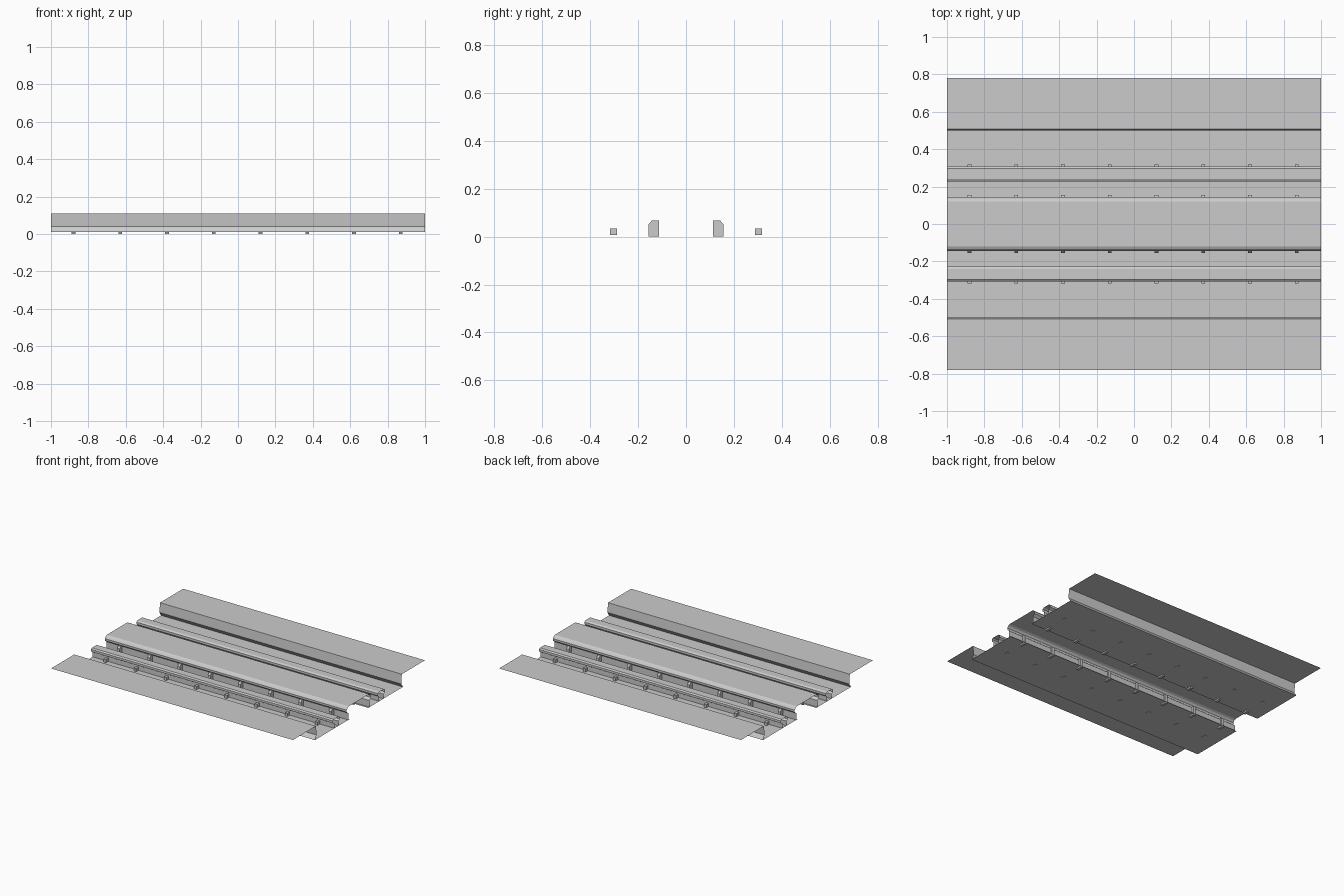
import bpy
import bmesh

old = bpy.data.objects.get("Cube")
if old:
    bpy.data.objects.remove(old, do_unlink=True)

grey = bpy.data.materials.new("concrete_grey")
grey.use_nodes = True
colour = (0.6, 0.6, 0.6, 1)
grey.diffuse_color = colour
grey.node_tree.nodes["Principled BSDF"].inputs["Base Color"].default_value = colour


def finish(name, bm):
    mesh = bpy.data.meshes.new(name)
    bm.to_mesh(mesh)
    bm.free()
    mesh.materials.append(grey)
    obj = bpy.data.objects.new(name, mesh)
    bpy.context.collection.objects.link(obj)
    return obj


def sheet(name, profile):
    """Thin open sheet: a (y, z) profile swept along the full length."""
    bm = bmesh.new()
    rows = [[bm.verts.new((x, y, z)) for x in (-1, 1)] for y, z in profile]
    for a, b in zip(rows, rows[1:]):
        bm.faces.new((a[0], a[1], b[1], b[0]))
    return finish(name, bm)


def clips(name, outline, width=0.02):
    """Row of eight small brackets with a (y, z) outline."""
    bm = bmesh.new()
    for i in range(8):
        x = -0.88 + i * 0.25
        face = bm.faces.new([bm.verts.new((x - width / 2, y, z)) for y, z in outline])
        side = bmesh.ops.extrude_face_region(bm, geom=[face])["geom"]
        verts = [v for v in side if isinstance(v, bmesh.types.BMVert)]
        bmesh.ops.translate(bm, verts=verts, vec=(width, 0, 0))
    bmesh.ops.recalc_face_normals(bm, faces=bm.faces)
    return finish(name, bm)


def mirrored(points, s):
    # Reversed on one side so that both sheets face upward
    pts = [(y * s, z) for y, z in points]
    return pts if s > 0 else pts[::-1]


# Half profiles, from the middle outward
walkway = [(0.78, 0.11), (0.507, 0.11), (0.50, 0.04), (0.52, 0.01)][::-1]
floor = [(0.11, 0.01), (0.52, 0.01)]
beam_half = [(0.12, 0.11), (0.134, 0.103), (0.144, 0.09), (0.144, 0.075),
             (0.125, 0.06), (0.125, 0.01)]
rail = [(0.24, 0.01), (0.24, 0.045), (0.227, 0.055), (0.227, 0.072), (0.24, 0.08),
        (0.297, 0.08), (0.307, 0.072), (0.307, 0.055), (0.29, 0.045), (0.29, 0.01)]
inner_clip = [(0.1125, 0), (0.156, 0), (0.156, 0.052), (0.143, 0.067), (0.1125, 0.067)]
outer_clip = [(0.2875, 0.008), (0.317, 0.008), (0.317, 0.034), (0.2875, 0.034)]

# Centre beam, open underneath
sheet("centre_beam", mirrored(beam_half, -1) + beam_half)

# Paired parts on both sides
for side, s in (("back", 1), ("front", -1)):
    sheet(side + "_walkway", mirrored(walkway, s))
    sheet(side + "_floor", mirrored(floor, s))
    sheet(side + "_rail", mirrored(rail, s))
    clips(side + "_beam_clips", mirrored(inner_clip, s))
    clips(side + "_rail_clips", mirrored(outer_clip, s))
